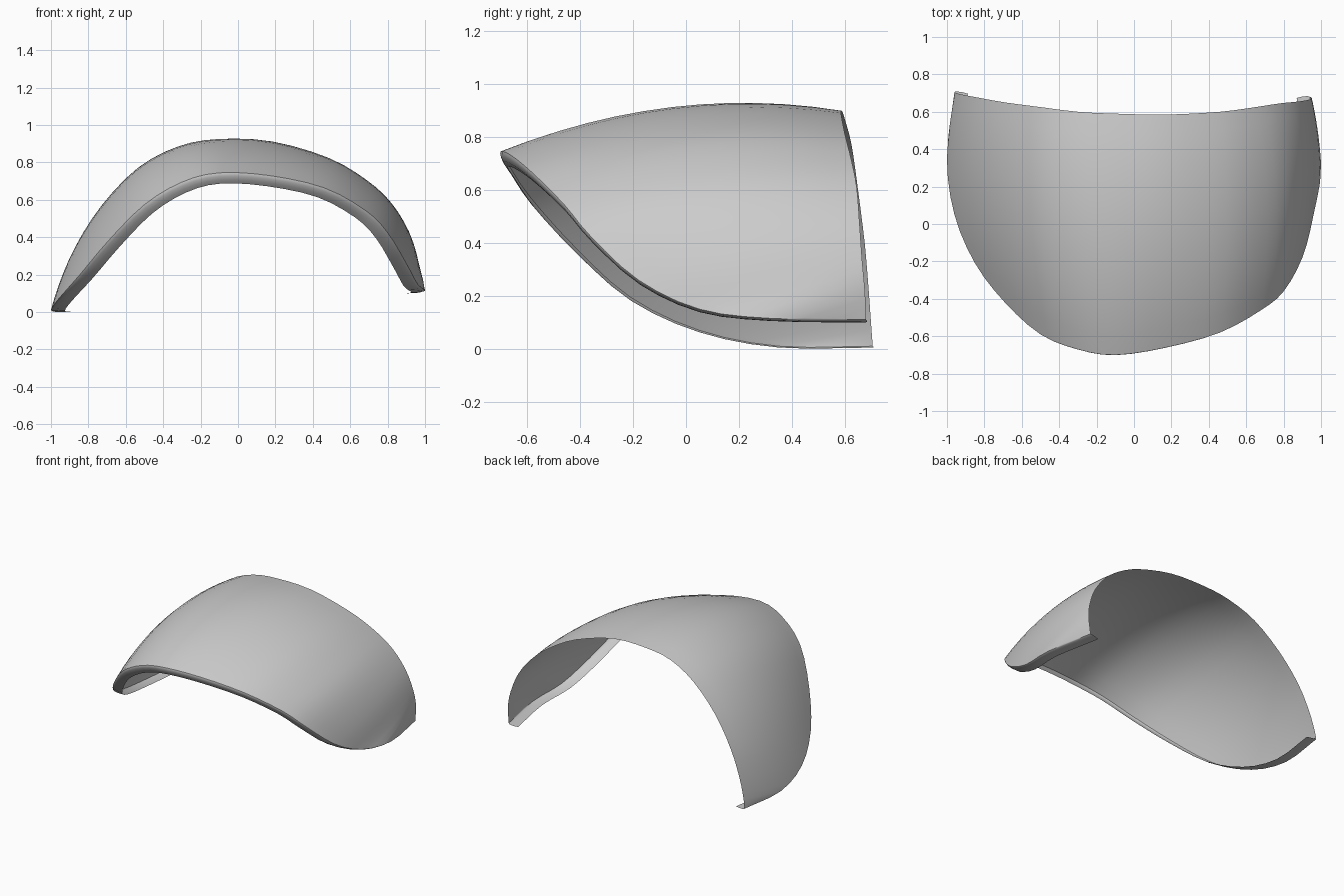
import bpy, bmesh
from mathutils import Vector

if "Cube" in bpy.data.objects:
    bpy.data.objects.remove(bpy.data.objects["Cube"])

# Lower rim, left rear corner -> front -> right rear corner
RIM = [(-.96, .705, .025), (-1, .35, .025), (-.96, .05, .085), (-.85, -.21, .21),
       (-.69, -.42, .40), (-.5, -.59, .59), (-.3, -.67, .71), (-.1, -.7, .76),
       (.17, -.66, .745), (.46, -.58, .68), (.68, -.46, .56), (.8, -.36, .44),
       (.9, -.18, .275), (.96, .05, .165), (1, .32, .13), (.94, .68, .125)]
# Rear opening arch, same point count
BACK = [(-.96, .705, .025), (-.95, .70, .09), (-.91, .69, .23), (-.83, .675, .41),
        (-.69, .65, .61), (-.5, .625, .785), (-.3, .60, .88), (-.1, .59, .91),
        (.17, .585, .905), (.46, .60, .825), (.65, .625, .725), (.78, .645, .62),
        (.88, .655, .49), (.935, .665, .35), (.95, .675, .24), (.94, .68, .125)]
STEPS, ROWS = 3, 12


def smooth_path(points):
    """Catmull-Rom resampling of a control path."""
    p = [Vector(q) for q in points]
    p = [2 * p[0] - p[1]] + p + [2 * p[-1] - p[-2]]
    out = []
    for i in range(1, len(p) - 2):
        a, b, c, d = p[i - 1:i + 3]
        for k in range(STEPS):
            t = k / STEPS
            out.append(.5 * (2 * b + (c - a) * t + (2 * a - 5 * b + 4 * c - d) * t * t
                             + (3 * b - a - 3 * c + d) * t ** 3))
    return out + [p[-2]]


bm = bmesh.new()
columns = []
for front, back in zip(smooth_path(RIM), smooth_path(BACK)):
    column = []
    # Rolled lip turned inwards under the rim
    inward = Vector((-front.x, .3 * front.z, -front.z - .1)).normalized()
    run = back - front
    forward = Vector((front.x * .6, front.y, -.3)).normalized()
    for depth, push in ((.065, -.012), (.04, 0), (.018, .004), (.006, .003)):
        column.append(front + inward * depth + forward * push)
    # Domed skin from the rim to the rear opening
    middle = (front + back) / 2
    bulge = Vector((middle.x, 0, middle.z)).normalized() * .054 * run.length ** 2
    for r in range(ROWS + 1):
        t = r / ROWS
        column.append(front + run * t + bulge * 4 * t * (1 - t))
    columns.append([bm.verts.new(v) for v in column])

for a, b in zip(columns, columns[1:]):
    for i in range(len(a) - 1):
        bm.faces.new((a[i], b[i], b[i + 1], a[i + 1]))
bmesh.ops.remove_doubles(bm, verts=bm.verts, dist=.0005)
bmesh.ops.recalc_face_normals(bm, faces=bm.faces)
if sum(f.normal.z * f.calc_area() for f in bm.faces) < 0:
    bmesh.ops.reverse_faces(bm, faces=bm.faces)

# Stand on the ground
low = min(v.co.z for v in bm.verts)
bmesh.ops.translate(bm, verts=bm.verts, vec=(0, 0, -low))

mesh = bpy.data.meshes.new("curved_shell")
bm.to_mesh(mesh)
bm.free()
shell = bpy.data.objects.new("curved_shell", mesh)
bpy.context.collection.objects.link(shell)
bpy.context.view_layer.objects.active = shell
shell.select_set(True)
bpy.ops.object.shade_smooth_by_angle(angle=.7)
